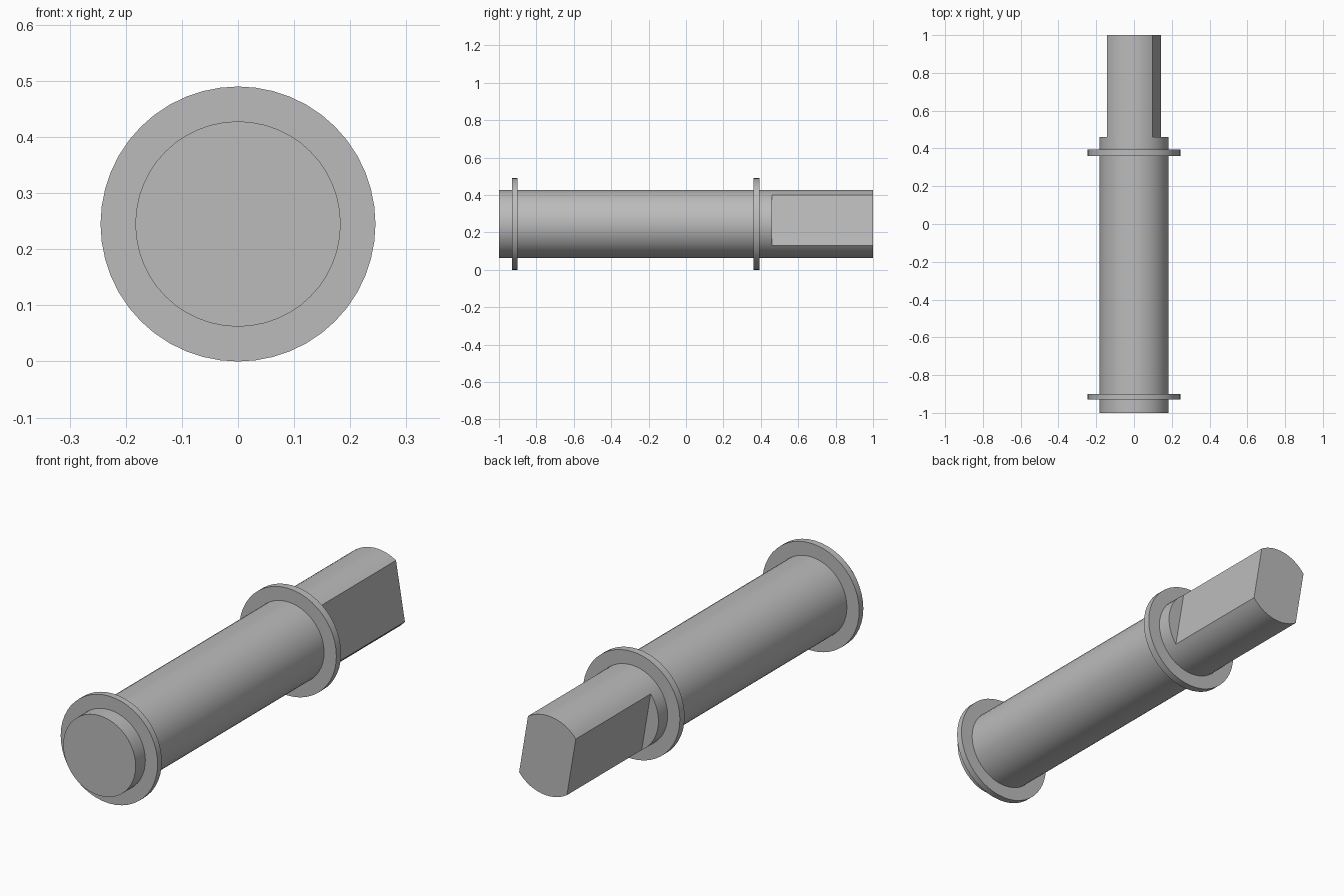
import bpy, bmesh, math
from mathutils import Matrix, Vector

if "Cube" in bpy.data.objects:
    bpy.data.objects.remove(bpy.data.objects["Cube"])

SHAFT_R, COLLAR_R = 0.183, 0.245
AXIS_Z = COLLAR_R
SIDES = 48

steel = bpy.data.materials.new("plain_grey_steel")
steel.use_nodes = True
steel.diffuse_color = (0.5, 0.5, 0.5, 1)
steel.node_tree.nodes["Principled BSDF"].inputs["Base Color"].default_value = (0.5, 0.5, 0.5, 1)


def finish(name, bm):
    bmesh.ops.remove_doubles(bm, verts=bm.verts, dist=1e-5)
    bmesh.ops.recalc_face_normals(bm, faces=bm.faces)
    mesh = bpy.data.meshes.new(name)
    bm.to_mesh(mesh)
    bm.free()
    mesh.materials.append(steel)
    obj = bpy.data.objects.new(name, mesh)
    bpy.context.collection.objects.link(obj)
    obj.location.z = AXIS_Z
    bpy.ops.object.select_all(action='DESELECT')
    obj.select_set(True)
    bpy.context.view_layer.objects.active = obj
    bpy.ops.object.shade_smooth_by_angle(angle=math.radians(30))
    return obj


def ring(bm, radius, y):
    return bmesh.ops.create_circle(
        bm, segments=SIDES, radius=radius,
        matrix=Matrix.Translation((0, y, 0)) @ Matrix.Rotation(math.pi / 2, 4, 'X'))["verts"]


# Turned shaft with two thin collars, as rings joined along the axis
profile = [(SHAFT_R, -1.0)]
for start, end in ((-0.93, -0.9), (0.36, 0.394)):
    profile += [(SHAFT_R, start), (COLLAR_R, start), (COLLAR_R, end), (SHAFT_R, end)]
profile.append((SHAFT_R, 0.46))

bm = bmesh.new()
rings = [ring(bm, r, y) for r, y in profile]
for a, b in zip(rings, rings[1:]):
    for i in range(SIDES):
        j = (i + 1) % SIDES
        bm.faces.new((a[i], a[j], b[j], b[i]))
for end in (rings[0], rings[-1]):
    bm.faces.new(end)
finish("collared_shaft", bm)

# Tang with two parallel flats, tilted about the axis
TILT, HALF_FLAT = math.radians(9.5), math.radians(48)
ARC_STEPS = 14
bm = bmesh.new()
section = []
for side in (0, math.pi):
    for i in range(ARC_STEPS + 1):
        t = TILT + side + HALF_FLAT + (math.pi - 2 * HALF_FLAT) * i / ARC_STEPS
        section.append(bm.verts.new((SHAFT_R * math.cos(t), 0.46, SHAFT_R * math.sin(t))))
face = bm.faces.new(section)
extruded = bmesh.ops.extrude_face_region(bm, geom=[face])["geom"]
bmesh.ops.translate(bm, vec=Vector((0, 0.54, 0)),
                    verts=[v for v in extruded if isinstance(v, bmesh.types.BMVert)])
# The hidden joint face is left open against the shaft shoulder
joint = [f for f in bm.faces if all(v.co.y < 0.5 for v in f.verts)]
bmesh.ops.delete(bm, geom=joint, context='FACES_ONLY')
finish("flatted_tang", bm)
